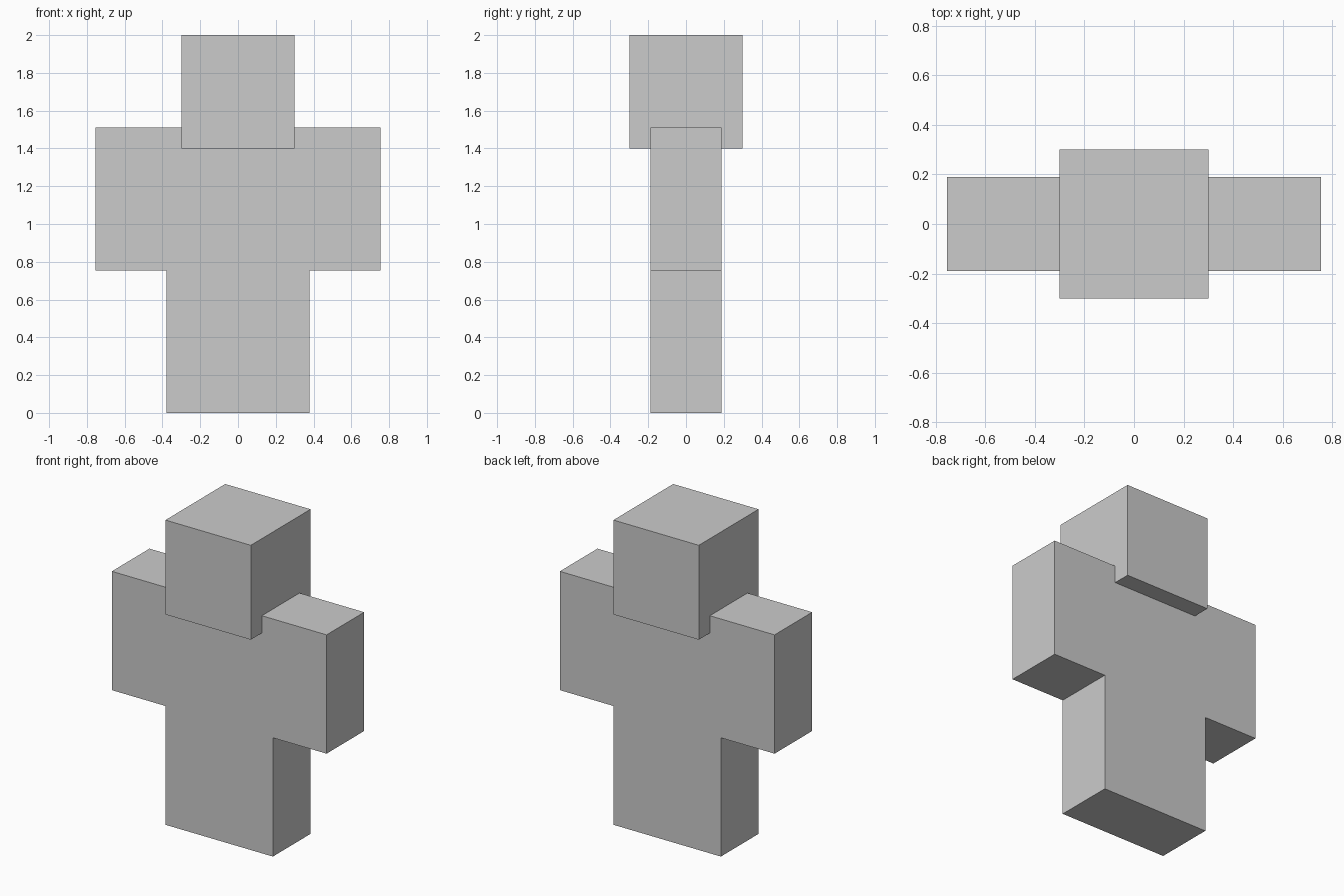
import bpy

if "Cube" in bpy.data.objects:
    bpy.data.objects.remove(bpy.data.objects["Cube"])

U = 0.3775        # limb thickness
H = 0.755         # height of limbs and torso


def box(name, size, centre):
    bpy.ops.mesh.primitive_cube_add(size=1, location=centre)
    ob = bpy.context.object
    ob.name = name
    ob.scale = size
    bpy.ops.object.transform_apply(location=False, rotation=False, scale=True)
    return ob


# Head, sunk slightly into the torso
box("head", (0.6, 0.6, 0.6), (0, 0, 1.7))

# Torso
box("torso", (2 * U, U, H), (0, 0, 1.5 * H))

# Legs and arms, one of each per side
for side, s in (("left", -1), ("right", 1)):
    box(side + "_leg", (U, U, H), (s * U / 2, 0, H / 2))
    box(side + "_arm", (U, U, H), (s * U * 1.5, 0, 1.5 * H))
